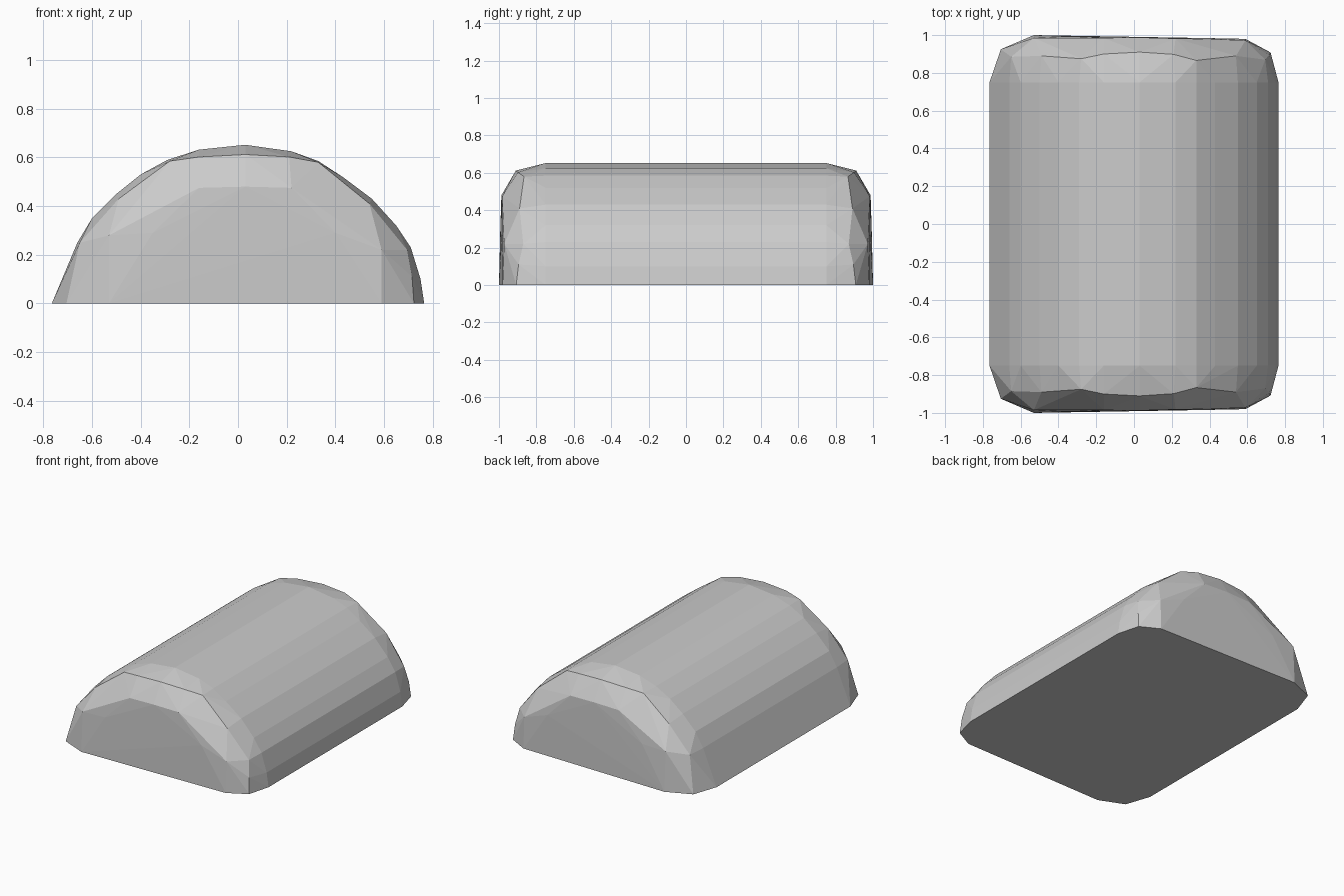
import bpy, bmesh

if "Cube" in bpy.data.objects:
    bpy.data.objects.remove(bpy.data.objects["Cube"])

# Arched cross-section (x, z) of the straight middle part
ARCH = [(-.765, 0), (-.66, .25), (-.6, .35), (-.5, .45), (-.4, .53), (-.29, .59),
        (-.16, .632), (.03, .652), (.22, .625), (.33, .585), (.43, .52),
        (.55, .43), (.65, .32), (.71, .23), (.75, .10), (.765, 0)]
# Bevel ring (x, |y|, z) between the arch and the end face
BEVEL = [(-.705, .925, 0), (-.65, .885, .25), (-.49, .89, .43), (-.28, .875, .585),
         (-.16, .9, .602), (.03, .91, .612), (.21, .898, .602), (.33, .866, .58),
         (.54, .89, .41), (.695, .87, .22), (.715, .895, .11), (.723, .908, 0)]
# End face outline (x, |y|, z)
END = [(-.53, .997, 0), (-.53, .985, .28), (-.35, .993, .29), (-.16, .985, .475),
       (.03, .987, .48), (.22, .982, .475), (.4, .984, .29),
       (.59, .972, .22), (.59, .98, 0)]

# Rounded half-cylinder body, mirrored front to back and wrapped in a hull
bm = bmesh.new()
for s in (-1, 1):
    for x, z in ARCH:
        bm.verts.new((x, s * .75, z))
    for x, y, z in BEVEL + END:
        bm.verts.new((x, s * y, z))
# Extra point where the back corner reaches furthest
bm.verts.new((-.53, 1.0, 0))
bm.verts.new((-.53, -1.0, 0))
res = bmesh.ops.convex_hull(bm, input=bm.verts[:])
loose = [v for v in bm.verts if not v.link_faces]
bmesh.ops.delete(bm, geom=loose, context='VERTS')
bmesh.ops.dissolve_limit(bm, angle_limit=.01, verts=bm.verts[:], edges=bm.edges[:])
bmesh.ops.recalc_face_normals(bm, faces=bm.faces[:])
mesh = bpy.data.meshes.new("rounded_body")
bm.to_mesh(mesh)
bm.free()
body = bpy.data.objects.new("rounded_body", mesh)
bpy.context.collection.objects.link(body)
